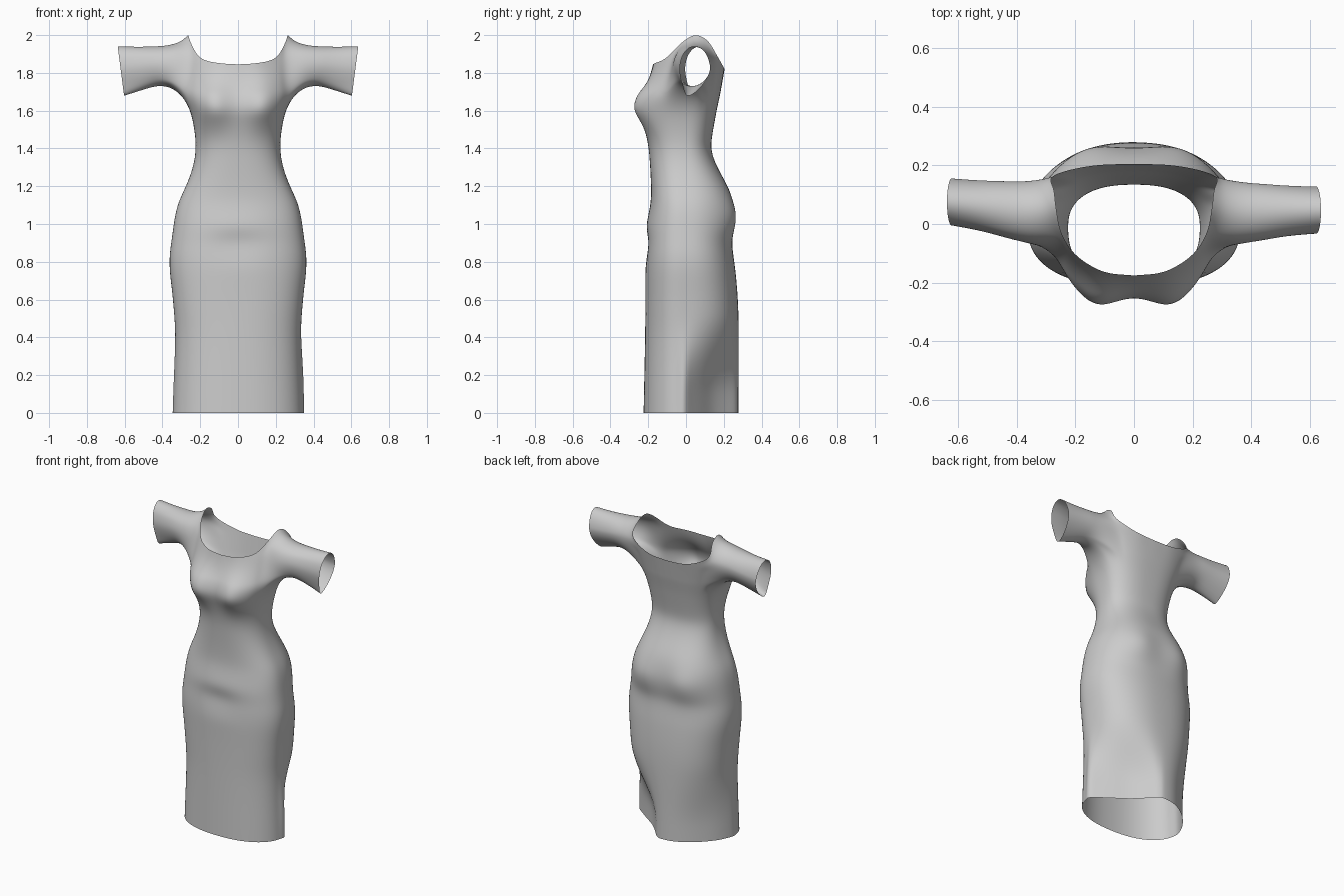
import bpy, bmesh, math
from math import sin, cos, radians, exp

cube = bpy.data.objects.get("Cube")
if cube:
    bpy.data.objects.remove(cube)

N = 48                      # columns around the body
COL = 360 / N
HOLE = (-3, 6)              # columns of the armhole, counted from the side seam


def curve(keys, t):
    """Smooth interpolation through rows of (t, values...)."""
    t = min(max(t, keys[0][0]), keys[-1][0])
    i = max(k for k in range(len(keys) - 1) if keys[k][0] <= t)
    a, b = keys[i], keys[i + 1]
    p, q = keys[max(i - 1, 0)], keys[min(i + 2, len(keys) - 1)]
    h = b[0] - a[0]
    u = (t - a[0]) / h
    out = []
    for k in range(1, len(a)):
        m0 = (b[k] - p[k]) / (b[0] - p[0]) * h
        m1 = (q[k] - a[k]) / (q[0] - a[0]) * h
        out.append((2*u**3 - 3*u*u + 1) * a[k] + (u**3 - 2*u*u + u) * m0
                   + (3*u*u - 2*u**3) * b[k] + (u**3 - u*u) * m1)
    return out


def bell(d, width):
    return exp(-(d / width) ** 2)


# Body outline: height, half width, front y, back y, squareness
BODY = [(0, .345, -.225, .28, 2.25), (.4, .332, -.217, .28, 2.3),
        (.6, .345, -.215, .275, 2.4), (.8, .365, -.215, .257, 2.4),
        (.9, .354, -.209, .24, 2.4), (1.0, .34, -.205, .25, 2.4),
        (1.1, .322, -.187, .247, 2.4), (1.2, .276, -.185, .222, 2.45),
        (1.3, .238, -.19, .165, 2.45), (1.4, .223, -.197, .13, 2.4),
        (1.5, .231, -.212, .145, 2.5), (1.6, .253, -.215, .162, 2.6),
        (1.68, .285, -.208, .18, 2.6)]
# Neckline: angle from the side seam, x, y, z
NECK = [(-90, 0, -.175, 1.845), (-60, .11, -.16, 1.853), (-40, .2, -.105, 1.878),
        (-22.5, .246, -.035, 1.95), (0, .264, .045, 2.0), (22.5, .272, .115, 1.97),
        (45, .277, .165, 1.89), (65, .15, .198, 1.832), (90, 0, .205, 1.82)]
# Sleeve: x, centre y, centre z, radius y, radius z
SLEEVE = [(.35, .032, 1.838, .115, .11), (.43, .043, 1.836, .1, .105),
          (.53, .053, 1.822, .088, .117), (.62, .06, 1.81, .083, .132)]
# Hem fold behind the side seam: angle, x, y
FOLD = [(0, .357, -.01), (20, .25, .07), (40, .15, .14), (60, .075, .215),
        (75, .035, .26), (90, 0, .278)]


def fold_angle(deg):
    """Map any angle to side (+1 / -1) and an angle from that side's seam."""
    s = 1 if cos(radians(deg)) >= -1e-6 else -1
    return s, math.degrees(math.asin(max(-1, min(1, sin(radians(deg))))))


def shape(x, y, z, front):
    """Bust, belly crease and seat."""
    if front > 0:
        f = min(1, front * 1.6)
        zw = .085 if z < 1.62 else .11
        bust = sum(bell(x - c, .11) for c in (-.13, .13))
        y -= f * .085 * bust * bell(z - 1.62, zw)
        y += f * .022 * bell(x, .14) * bell(z - .885, .045)
        y -= f * .008 * bell(x, .16) * bell(z - .99, .06)
    else:
        seat = sum(bell(x - c, .12) for c in (-.16, .16))
        y += min(1, -front * 1.6) * .031 * seat * bell(z - 1.04, .1)
    return x, y, z


def body_point(deg, z):
    s, a = fold_angle(deg)
    w, yf, yb, square = curve(BODY, z)
    e = 2 / square
    c, n = cos(radians(a)), sin(radians(a))
    x = w * max(c, 0) ** e
    mid = -.01
    y = mid + (abs(n) ** e) * ((yf - mid) if n < 0 else (yb - mid))
    # The hem folds inward behind the side seams, deeper on the left
    if a >= 0:
        u = min(1, max(0, (.52 - z) / .42))
        u = u * u * (3 - 2 * u) * (1 if s > 0 else .3)
        fx, fy = curve(FOLD, a)
        x += (fx - x) * u
        y += (fy - y) * u
    return s * x, y, z, n


bm = bmesh.new()
rows = []
z_rows = [.07 * i for i in range(24)] + [1.68]
for z in z_rows:
    rows.append([])
    for j in range(N):
        x, y, zz, n = body_point(j * COL, z)
        rows[-1].append(bm.verts.new(shape(x, y, zz, -n)))
armpit = len(rows) - 1

# Bodice rows rising from the armpit to the neckline
for t in (.2, .4, .6, .78, .9, 1):
    rows.append([])
    for j in range(N):
        s, a = fold_angle(j * COL)
        x, y, z, n = body_point(j * COL, 1.68)
        nx, ny, nz = curve(NECK, a)
        swell = .035 * bell(a - 8, 28) * sin(math.pi * t ** 2.5)
        p = (x + (s * nx - x) * t + s * swell, y + (ny - y) * t, z + (nz - z) * t)
        rows[-1].append(bm.verts.new(shape(*p, -n)))
strip = len(rows) - 2


def side_column(s, k):
    return k % N if s > 0 else (N // 2 - k) % N


holes = {(r, side_column(s, k) if s > 0 else side_column(s, k + 1))
         for s in (1, -1) for k in range(*HOLE) for r in range(armpit, strip)}
for r in range(len(rows) - 1):
    for j in range(N):
        if (r, j) not in holes:
            k = (j + 1) % N
            bm.faces.new((rows[r][j], rows[r][k], rows[r + 1][k], rows[r + 1][j]))

# Sleeves grown out of the armholes
for s in (1, -1):
    lo, hi = HOLE
    path = [(armpit, k) for k in range(lo, hi)]
    path += [(r, hi) for r in range(armpit, strip)]
    path += [(strip, k) for k in range(hi, lo, -1)]
    path += [(r, lo) for r in range(strip, armpit, -1)]
    rim = [rows[r][side_column(s, k)] for r, k in path]
    angles = [math.atan2((v.co.z - 1.83) / .13, (v.co.y - .035) / .12) for v in rim]
    last = rim
    for i in range(7):
        x0 = .35 + .27 * i / 6
        cy, cz, ry, rz = curve(SLEEVE, x0)
        out = (x0 - .35) / .27
        ring = []
        for a in angles:
            c, n = cos(a), sin(a)
            taper = 1 - .4 * out * max(0, -n)
            y = cy - s * .014 * out + ry * c * taper - .035 * out * max(0, -n) ** 2
            ring.append(bm.verts.new((s * (x0 + .017 * n * out), y, cz + rz * n)))
        for m in range(len(ring)):
            q = (m + 1) % len(ring)
            face = (last[m], last[q], ring[q], ring[m])
            bm.faces.new(face if s > 0 else face[::-1])
        last = ring

# Ease the shoulder and armhole joins
joins = [v for v in bm.verts if .26 < abs(v.co.x) < .42 and v.co.z > 1.66
         and not v.is_boundary]
for _ in range(3):
    bmesh.ops.smooth_vert(bm, verts=joins, factor=.4,
                          use_axis_x=True, use_axis_y=True, use_axis_z=True)
bmesh.ops.recalc_face_normals(bm, faces=bm.faces)

mesh = bpy.data.meshes.new("dress")
bm.to_mesh(mesh)
bm.free()
dress = bpy.data.objects.new("dress", mesh)
bpy.context.collection.objects.link(dress)

fabric = bpy.data.materials.new("grey_fabric")
fabric.use_nodes = True
grey = (.6, .6, .6, 1)
fabric.diffuse_color = grey
fabric.node_tree.nodes["Principled BSDF"].inputs["Base Color"].default_value = grey
mesh.materials.append(fabric)

for p in mesh.polygons:
    p.use_smooth = True
sub = dress.modifiers.new("smooth_cloth", 'SUBSURF')
sub.levels = sub.render_levels = 2
